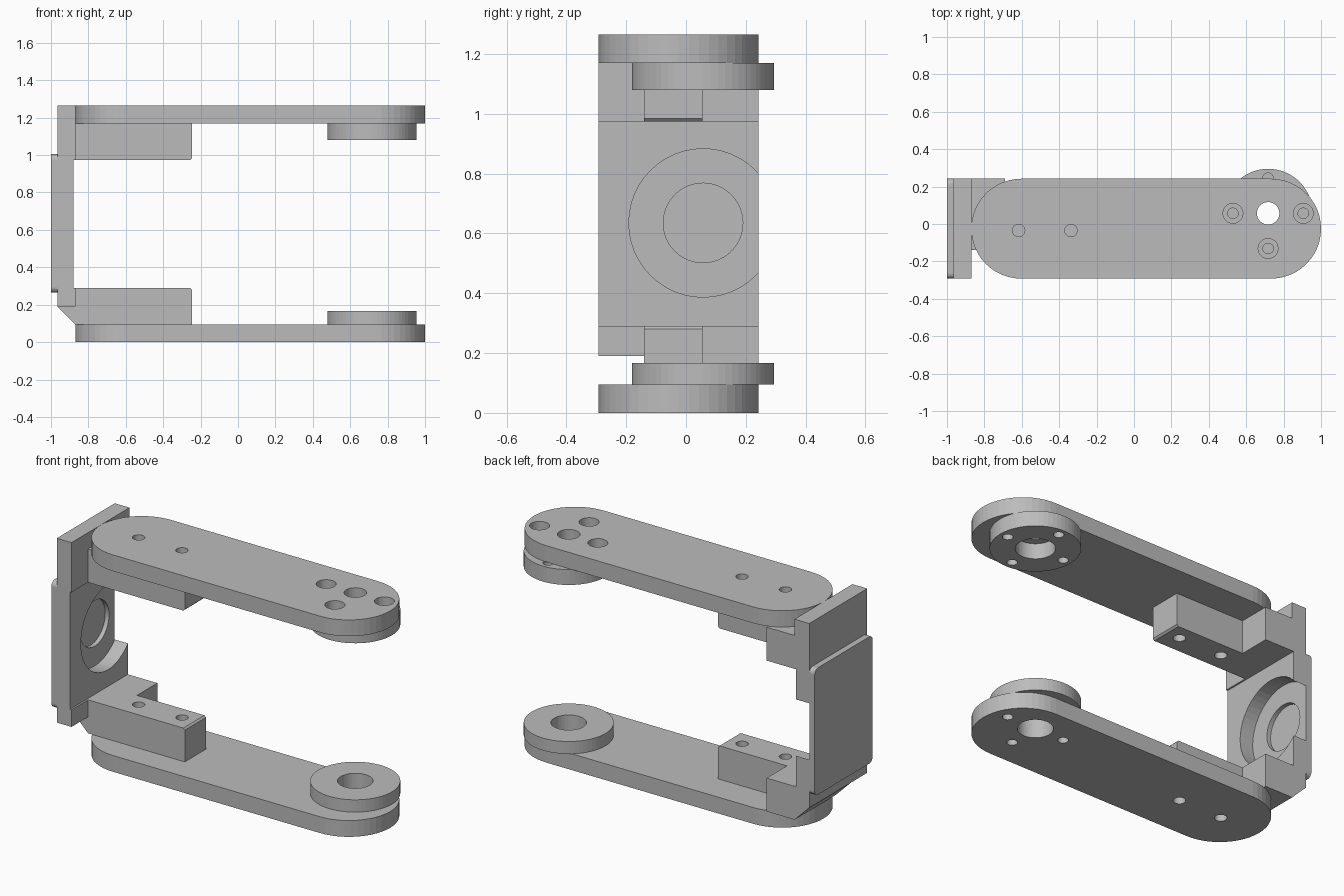
import bpy, bmesh, math
from mathutils import Vector

if "Cube" in bpy.data.objects:
    bpy.data.objects.remove(bpy.data.objects["Cube"], do_unlink=True)

# Single plastic colour
grey = bpy.data.materials.new("light_grey_plastic")
grey.use_nodes = True
COLOUR = (0.5, 0.5, 0.5, 1)
grey.diffuse_color = COLOUR
grey.node_tree.nodes["Principled BSDF"].inputs["Base Color"].default_value = COLOUR

HEIGHT = 1.265
ARM = 0.095            # arm thickness
FRONT, BACK = -0.292, 0.242
AXIS_X, AXIS_Y = 0.717, 0.057   # hub axis
AXES = {"x": lambda a, b, t: Vector((t, a, b)),
        "y": lambda a, b, t: Vector((a, t, b)),
        "z": lambda a, b, t: Vector((a, b, t))}


def prism(name, outline, axis, lo, hi):
    """Extrude a 2D outline along an axis."""
    bm = bmesh.new()
    place = AXES[axis]
    face = bm.faces.new([bm.verts.new(place(a, b, lo)) for a, b in outline])
    new = bmesh.ops.extrude_face_region(bm, geom=[face])["geom"]
    verts = [v for v in new if isinstance(v, bmesh.types.BMVert)]
    bmesh.ops.translate(bm, verts=verts, vec=place(0, 0, hi - lo))
    bmesh.ops.recalc_face_normals(bm, faces=bm.faces[:])
    mesh = bpy.data.meshes.new(name)
    bm.to_mesh(mesh)
    bm.free()
    mesh.materials.append(grey)
    obj = bpy.data.objects.new(name, mesh)
    bpy.context.collection.objects.link(obj)
    return obj


def arc(cx, cy, r, start, end, steps):
    angles = [math.radians(start + (end - start) * i / steps) for i in range(steps + 1)]
    return [(cx + r * math.cos(t), cy + r * math.sin(t)) for t in angles]


def circle(cx, cy, r, n=48):
    return arc(cx, cy, r, 0, 360, n)[:-1]


def rect(a0, a1, b0, b1):
    return [(a0, b0), (a1, b0), (a1, b1), (a0, b1)]


def drill(obj, holes, axis="z"):
    """Cut round holes given as (centre a, centre b, radius, low, high)."""
    for a, b, r, lo, hi in holes:
        cutter = prism("cutter", circle(a, b, r), axis, lo, hi)
        cutter.hide_render = True
        mod = obj.modifiers.new("hole", "BOOLEAN")
        mod.operation, mod.solver, mod.object = "DIFFERENCE", "EXACT", cutter
        bpy.context.view_layer.objects.active = obj
        bpy.ops.object.modifier_apply(modifier=mod.name)
        mesh = cutter.data
        bpy.data.objects.remove(cutter, do_unlink=True)
        bpy.data.meshes.remove(mesh)


# Arms: long plates with round ends
RADIUS = (BACK - FRONT) / 2
MID_Y = (BACK + FRONT) / 2
slot = (arc(1 - RADIUS, MID_Y, RADIUS, -90, 90, 24)
        + arc(-0.87 + RADIUS, MID_Y, RADIUS, 90, 270, 24))
BOLT_X, BOLT_Y = (-0.617, -0.337), -0.035
SCREW = 0.188          # screw circle radius
screws = [(AXIS_X + SCREW, AXIS_Y), (AXIS_X - SCREW, AXIS_Y), (AXIS_X, AXIS_Y - SCREW)]

lower_arm = prism("lower_arm", slot, "z", 0, ARM)
drill(lower_arm, [(AXIS_X, AXIS_Y, 0.094, -1, 1)]
      + [(x, y, 0.028, -1, 0.08) for x, y in screws]
      + [(x, BOLT_Y, 0.033, -1, 0.07) for x in BOLT_X])

upper_arm = prism("upper_arm", slot, "z", HEIGHT - ARM, HEIGHT)
drill(upper_arm, [(AXIS_X, AXIS_Y, 0.06, 1, 2)]
      + [(x, y, 0.028, 1, 2) for x, y in screws]
      + [(x, y, 0.053, HEIGHT - 0.06, 2) for x, y in screws]
      + [(x, BOLT_Y, 0.033, HEIGHT - 0.07, 2) for x in BOLT_X])

# Hub discs on the inner faces of the arms
hub = circle(AXIS_X, AXIS_Y, 0.238, 60)
lower_hub = prism("lower_hub", hub, "z", ARM, 0.167)
drill(lower_hub, [(AXIS_X, AXIS_Y, 0.094, -1, 1)])
upper_hub = prism("upper_hub", hub, "z", 1.08, HEIGHT - ARM)
drill(upper_hub, [(AXIS_X, AXIS_Y, 0.105, 0, 2)]
      + [(x, y, 0.028, 0, 2) for x, y in screws + [(AXIS_X, AXIS_Y + SCREW)]])

# Mounting blocks, mirrored between the lower and upper arm
TOP = 0.29
C = 0.01               # end chamfer
narrow = [(-0.87, ARM), (-0.245, ARM), (-0.245, TOP - C), (-0.245 - C, TOP), (-0.87, TOP)]
for side in ("lower", "upper"):
    def flip(z):
        return z if side == "lower" else HEIGHT - z
    block = prism(side + "_bolt_block", [(x, flip(z)) for x, z in narrow], "y", -0.14, 0.055)
    lo, hi = sorted((flip(TOP - 0.04), flip(TOP + 0.1)))
    drill(block, [(x, BOLT_Y, 0.033, lo, hi) for x in BOLT_X])
    lo, hi = sorted((flip(ARM), flip(TOP)))
    prism(side + "_corner_block", [(-0.87, 0.055), (-0.69, 0.055), (-0.69, BACK), (-0.87, BACK)],
          "z", lo, hi)
# Sloped foot joining the end plate to the lower arm
prism("sloped_foot", [(-0.965, 0.19), (-0.87, ARM), (-0.87, TOP), (-0.965, TOP)],
      "y", -0.14, BACK)

# End plate with a shallow step and a large round opening
step = [(-0.965, 0.19), (-0.87, 0.19), (-0.87, TOP), (-0.88, TOP),
        (-0.88, HEIGHT - TOP), (-0.87, HEIGHT - TOP), (-0.87, HEIGHT), (-0.965, HEIGHT)]
end_plate = prism("end_plate", step, "y", FRONT, BACK)
MID_Z = 0.635
drill(end_plate, [(AXIS_Y, MID_Z, 0.248, -2, 0)], "x")

# Outer cover with rounded corners and an inner round pocket
R = 0.03
Z0, Z1 = 0.265, 1.005
cover = (arc(BACK - R, Z1 - R, R, 0, 90, 6) + arc(FRONT + R, Z1 - R, R, 90, 180, 6)
         + arc(FRONT + R, Z0 + R, R, 180, 270, 6) + arc(BACK - R, Z0 + R, R, 270, 360, 6))
outer_cover = prism("outer_cover", cover, "x", -1, -0.965)
drill(outer_cover, [(AXIS_Y, MID_Z, 0.133, -0.99, 0)], "x")
